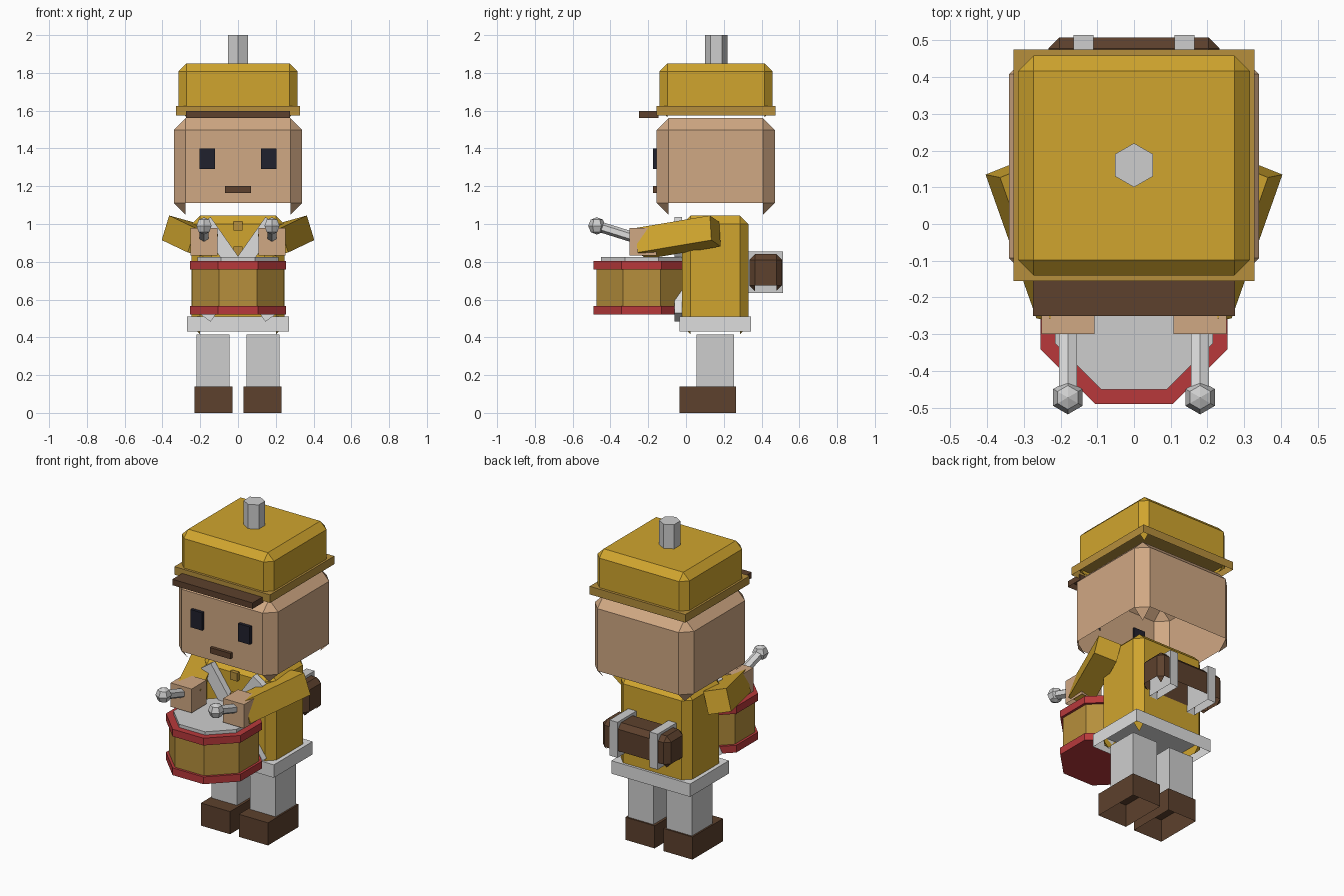
import bpy, bmesh, math
from mathutils import Matrix, Vector

if "Cube" in bpy.data.objects:
    bpy.data.objects.remove(bpy.data.objects["Cube"])


def material(name, r, g, b):
    lin = [((c / 255 + 0.055) / 1.055) ** 2.4 for c in (r, g, b)]
    m = bpy.data.materials.new(name)
    m.use_nodes = True
    m.diffuse_color = (*lin, 1)
    m.node_tree.nodes["Principled BSDF"].inputs["Base Color"].default_value = (*lin, 1)
    return m


gold = material("gold", 208, 165, 46)
dull_gold = material("dull gold", 182, 143, 60)
skin = material("skin", 208, 168, 131)
light_grey = material("light grey", 206, 206, 206)
white = material("off white", 222, 222, 222)
red = material("red", 184, 57, 59)
brown = material("brown", 93, 65, 45)
dark = material("near black", 32, 33, 45)


def finish(name, bm, mat, mirrored=False):
    me = bpy.data.meshes.new(name)
    bm.to_mesh(me)
    bm.free()
    me.materials.append(mat)
    ob = bpy.data.objects.new(name, me)
    bpy.context.collection.objects.link(ob)
    if mirrored:
        ob.modifiers.new("Mirror", "MIRROR")
    return ob


def box(name, mat, x, y, z, bevel=0, mirrored=False):
    """Box between ranges, open underneath; a bevel keeps its lower corner tips."""
    bm = bmesh.new()
    size = [b - a for a, b in (x, y, z)]
    mid = [(a + b) / 2 for a, b in (x, y, z)]
    bmesh.ops.create_cube(bm, size=1, matrix=Matrix.Translation(mid) @ Matrix.Diagonal((*size, 1)))
    if bevel:
        bmesh.ops.bevel(bm, geom=bm.edges[:], offset=bevel, segments=1, affect="EDGES")
    bm.normal_update()
    under = [f for f in bm.faces if f.normal.z < -0.65]
    bmesh.ops.delete(bm, geom=under, context="FACES")
    return finish(name, bm, mat, mirrored)


def turned_box(name, mat, size, matrix, mirrored=False):
    bm = bmesh.new()
    bmesh.ops.create_cube(bm, size=1, matrix=matrix @ Matrix.Diagonal((*size, 1)))
    return finish(name, bm, mat, mirrored)


def prism(name, mat, sides, radius, length, matrix, mirrored=False):
    bm = bmesh.new()
    bmesh.ops.create_cone(bm, cap_ends=True, segments=sides, radius1=radius,
                          radius2=radius, depth=length, matrix=matrix)
    return finish(name, bm, mat, mirrored)


# Legs, boots and belt
box("boots", brown, (0.03, 0.23), (-0.035, 0.265), (0, 0.14), mirrored=True)
box("legs", light_grey, (0.045, 0.22), (0.055, 0.255), (0.14, 0.415), mirrored=True)
box("belt", white, (-0.27, 0.27), (-0.035, 0.345), (0.43, 0.51))

# Torso with buttons and crossed straps
box("torso", gold, (-0.245, 0.245), (-0.02, 0.33), (0.415, 1.045), 0.045)
for i, z in enumerate((0.83, 0.965)):
    box(f"button_{i + 1}", dull_gold, (-0.025, 0.025), (-0.045, -0.02), (z, z + 0.05))
turned_box("crossed_straps", white, (0.08, 0.04, 0.62),
           Matrix.Translation((0, -0.04, 0.76)) @ Matrix.Rotation(math.radians(35), 4, "Y"),
           mirrored=True)

# Head and face
box("head", skin, (-0.34, 0.34), (-0.155, 0.47), (1.05, 1.56), 0.062)
box("eyes", dark, (0.123, 0.203), (-0.175, -0.145), (1.29, 1.4), mirrored=True)
box("mouth", brown, (-0.07, 0.07), (-0.175, -0.145), (1.165, 1.2))

# Hat
box("hat_crown", gold, (-0.315, 0.315), (-0.14, 0.458), (1.565, 1.85), 0.042)
box("hat_brim", dull_gold, (-0.328, 0.328), (-0.155, 0.475), (1.575, 1.625))
box("hat_visor", brown, (-0.275, 0.275), (-0.25, -0.145), (1.56, 1.597))
prism("hat_plume", light_grey, 6, 0.06, 0.16, Matrix.Translation((0, 0.16, 1.92)))

# Arms reaching forward and inward
across = Vector((0.9, -0.36, 0.25)).normalized()
along = Vector((-0.33, -0.93, -0.157)).normalized()
along = (along - across * along.dot(across)).normalized()
turn = Matrix((across, along, across.cross(along))).transposed().to_4x4()
middle = Vector((0.323, 0.155, 0.963)) + along * 0.21
turned_box("sleeves", gold, (0.136, 0.42, 0.136), Matrix.Translation(middle) @ turn, mirrored=True)
box("hands", skin, (0.108, 0.252), (-0.3, -0.155), (0.832, 0.98), mirrored=True)

# Drumsticks
grip, tip = Vector((0.18, -0.2, 0.905)), Vector((0.18, -0.472, 0.99))
aim = (tip - grip).to_track_quat("Z", "Y").to_matrix().to_4x4()
prism("drumsticks", white, 6, 0.028, (tip - grip).length,
      Matrix.Translation((grip + tip) / 2) @ aim, mirrored=True)
ball = bmesh.new()
bmesh.ops.create_uvsphere(ball, u_segments=6, v_segments=4, radius=0.046,
                          matrix=Matrix.Translation(tip))
finish("drumstick_balls", ball, light_grey, True)

# Octagonal drum
for name, mat, apothem, low, high in (
        ("drum_body", dull_gold, 0.24, 0.55, 0.78),
        ("drum_lower_rim", red, 0.255, 0.52, 0.565),
        ("drum_upper_rim", red, 0.255, 0.76, 0.805),
        ("drum_skin", light_grey, 0.215, 0.79, 0.825)):
    prism(name, mat, 8, apothem / math.cos(math.pi / 8), high - low,
          Matrix.Translation((0, -0.235, (low + high) / 2))
          @ Matrix.Rotation(math.pi / 8, 4, "Z"))

# Bedroll on the back
box("bedroll", brown, (-0.233, 0.233), (0.335, 0.508), (0.645, 0.84), 0.03)
box("bedroll_straps", light_grey, (0.11, 0.165), (0.33, 0.514), (0.635, 0.855), mirrored=True)
